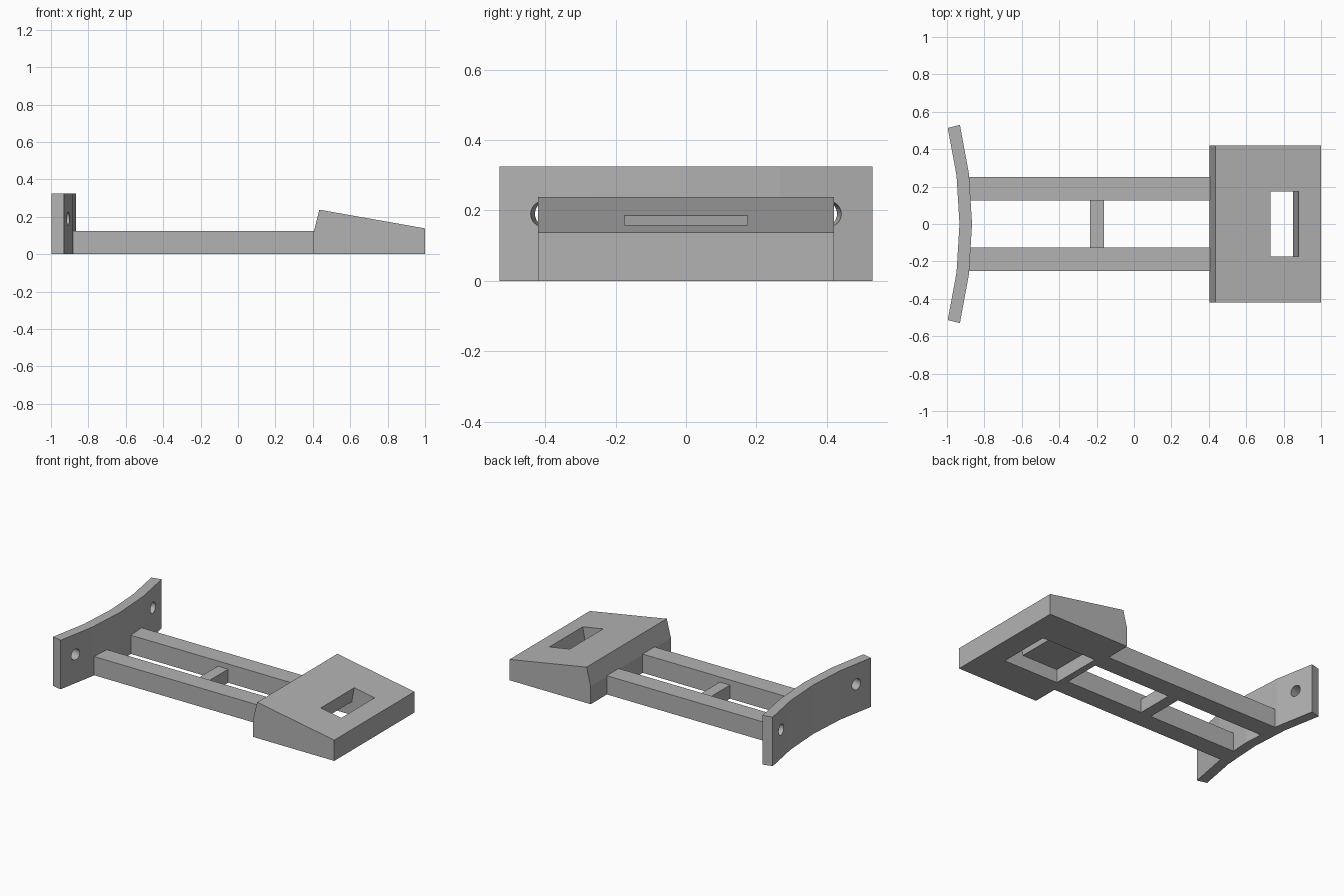
import bpy, math
from mathutils import Vector

default = bpy.data.objects.get("Cube")
if default:
    bpy.data.objects.remove(default, do_unlink=True)

grey = bpy.data.materials.new("plain grey")
grey.use_nodes = True
grey.diffuse_color = (0.45, 0.45, 0.45, 1)
grey.node_tree.nodes["Principled BSDF"].inputs["Base Color"].default_value = grey.diffuse_color


def prism(name, outline, shift):
    """Extrude a closed outline of 3D points along the shift vector."""
    n = len(outline)
    low = [Vector(p) for p in outline]
    verts = low + [p + Vector(shift) for p in low]
    faces = [tuple(range(n)), tuple(range(2 * n - 1, n - 1, -1))]
    faces += [(i, i + n, (i + 1) % n + n, (i + 1) % n) for i in range(n)]
    mesh = bpy.data.meshes.new(name)
    mesh.from_pydata(verts, [], faces)
    mesh.materials.append(grey)
    obj = bpy.data.objects.new(name, mesh)
    bpy.context.collection.objects.link(obj)
    # make every normal point outwards
    bpy.ops.object.select_all(action='DESELECT')
    bpy.context.view_layer.objects.active = obj
    obj.select_set(True)
    bpy.ops.object.mode_set(mode='EDIT')
    bpy.ops.mesh.select_all(action='SELECT')
    bpy.ops.mesh.normals_make_consistent(inside=False)
    bpy.ops.object.mode_set(mode='OBJECT')
    return obj


def box(name, x0, x1, y0, y1, z1):
    return prism(name, [(x0, y0, 0), (x1, y0, 0), (x1, y1, 0), (x0, y1, 0)], (0, 0, z1))


def side_profile(name, points, half_width):
    return prism(name, [(x, -half_width, z) for x, z in points], (0, 2 * half_width, 0))


def cut(obj, cutter):
    mod = obj.modifiers.new("cut", 'BOOLEAN')
    mod.operation = 'DIFFERENCE'
    mod.solver = 'EXACT'
    mod.object = cutter
    cutter.hide_render = True
    cutter.hide_set(True)
    cutter.display_type = 'WIRE'


# wedge-shaped head with a slot opening into a wider pocket underneath
head = side_profile("wedge_head", [(0.405, 0), (1, 0), (1, 0.138), (0.435, 0.238), (0.405, 0.12)], 0.42)
pocket = side_profile("pocket_cutter", [(0.45, -0.05), (0.841, -0.05), (0.906, 0.3),
                                        (0.751, 0.3), (0.712, 0.088), (0.45, 0.088)], 0.175)
cut(head, pocket)

# curved end plate, a faceted arc bowed towards the rails
R, THICK, FACE_X = 2.2, 0.067, -0.866
spread = math.asin(0.53 / R)
angles = [spread * k / 2 for k in range(-2, 3)]


def arc(radius, a):
    return (FACE_X - R + radius * math.cos(a), radius * math.sin(a), 0)


outline = [arc(R, a) for a in angles] + [arc(R - THICK, a) for a in reversed(angles)]
plate = prism("curved_plate", outline, (0, 0, 0.325))

# screw hole near each end of the plate, square to its surface
for side, label in ((1, "left"), (-1, "right")):
    axis = Vector((1, 0.187 * side, 0)).normalized()
    bpy.ops.mesh.primitive_cylinder_add(vertices=32, radius=0.036, depth=0.3,
                                        location=(-0.906, 0.406 * side, 0.19))
    hole = bpy.context.object
    hole.name = label + "_hole_cutter"
    hole.rotation_euler = axis.to_track_quat('Z', 'Y').to_euler()
    hole.data.materials.append(grey)
    cut(plate, hole)

# twin rails and the low crossbar between them
for side, label in ((1, "left"), (-1, "right")):
    box(label + "_rail", -0.89, 0.41, 0.125 * side, 0.25 * side, 0.124)
box("crossbar", -0.235, -0.16, -0.13, 0.13, 0.09)
